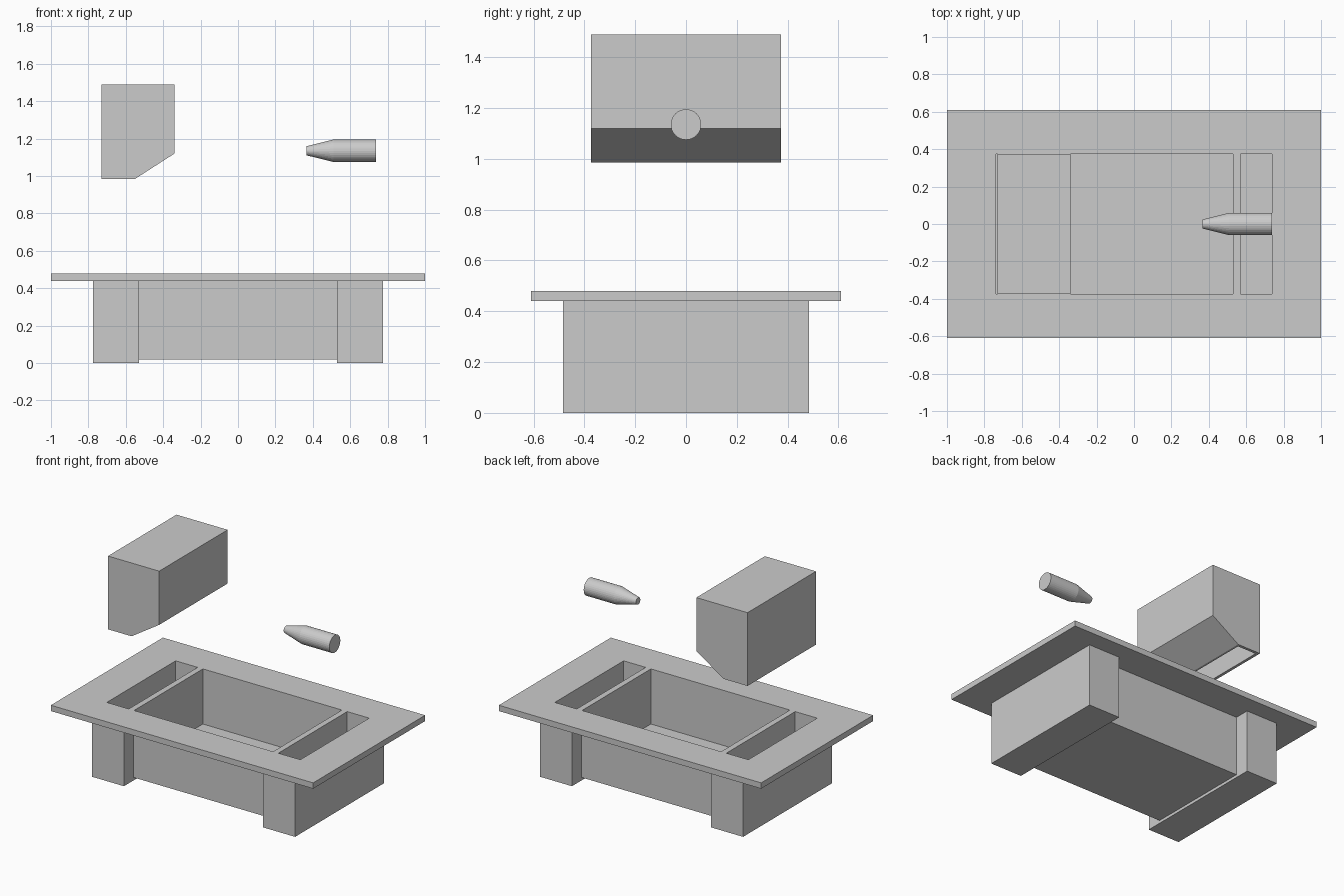
import bpy, bmesh, math

if "Cube" in bpy.data.objects:
    bpy.data.objects.remove(bpy.data.objects["Cube"])


def make_object(name, bm):
    bmesh.ops.recalc_face_normals(bm, faces=bm.faces)
    mesh = bpy.data.meshes.new(name)
    bm.to_mesh(mesh)
    bm.free()
    ob = bpy.data.objects.new(name, mesh)
    bpy.context.collection.objects.link(ob)
    return ob


def prism(name, profile, half_y):
    """Extrude an x-z profile evenly to both sides of y = 0."""
    bm = bmesh.new()
    face = bm.faces.new([bm.verts.new((x, -half_y, z)) for x, z in profile])
    new = bmesh.ops.extrude_face_region(bm, geom=[face])["geom"]
    verts = [g for g in new if isinstance(g, bmesh.types.BMVert)]
    bmesh.ops.translate(bm, verts=verts, vec=(0, 2 * half_y, 0))
    return make_object(name, bm)


def box(name, x0, x1, half_y, z0, z1):
    return prism(name, [(x0, z0), (x1, z0), (x1, z1), (x0, z1)], half_y)


def combine(ob, other, operation):
    mod = ob.modifiers.new(other.name, 'BOOLEAN')
    mod.operation = operation
    mod.solver = 'EXACT'
    mod.object = other
    other.hide_render = True
    other.hide_set(True)


# Base: wide top plate joined to the tub and two end feet
base = box("base", -1, 1, 0.61, 0.44, 0.48)
combine(base, box("tub_helper", -0.55, 0.55, 0.38, 0.02, 0.46), 'UNION')
for side, s in (("left", -1), ("right", 1)):
    a, b = sorted((s * 0.53, s * 0.775))
    combine(base, box(side + "_foot_helper", a, b, 0.485, 0, 0.46), 'UNION')

# Openings: central tub and a narrow slot in each foot
combine(base, box("tub_cutter", -0.53, 0.53, 0.375, 0.10, 0.6), 'DIFFERENCE')
for side, s in (("left", -1), ("right", 1)):
    a, b = sorted((s * 0.57, s * 0.738))
    combine(base, box(side + "_slot_cutter", a, b, 0.375, 0.10, 0.6), 'DIFFERENCE')

# Floating hopper: chamfered block, hollow and open underneath
hopper = prism("hopper", [(-0.73, 0.985), (-0.55, 0.985), (-0.34, 1.12),
                          (-0.34, 1.49), (-0.73, 1.49)], 0.373)
cavity = prism("hopper_cutter", [(-0.71, 0.95), (-0.565, 0.95), (-0.565, 1.0),
                                 (-0.36, 1.132), (-0.36, 1.47), (-0.71, 1.47)], 0.353)
combine(hopper, cavity, 'DIFFERENCE')

# Nozzle: round barrel tapering to a blunt tip, lying along x
bm = bmesh.new()
sides = 32
rings = []
for x, r in ((0.365, 0.024), (0.51, 0.06), (0.738, 0.06)):
    rings.append([bm.verts.new((x, r * math.cos(2 * math.pi * i / sides),
                                1.135 + r * math.sin(2 * math.pi * i / sides)))
                  for i in range(sides)])
for r0, r1 in zip(rings, rings[1:]):
    for i in range(sides):
        j = (i + 1) % sides
        bm.faces.new((r0[i], r0[j], r1[j], r1[i]))
bm.faces.new(rings[0])
bm.faces.new(rings[-1])
make_object("nozzle", bm)
